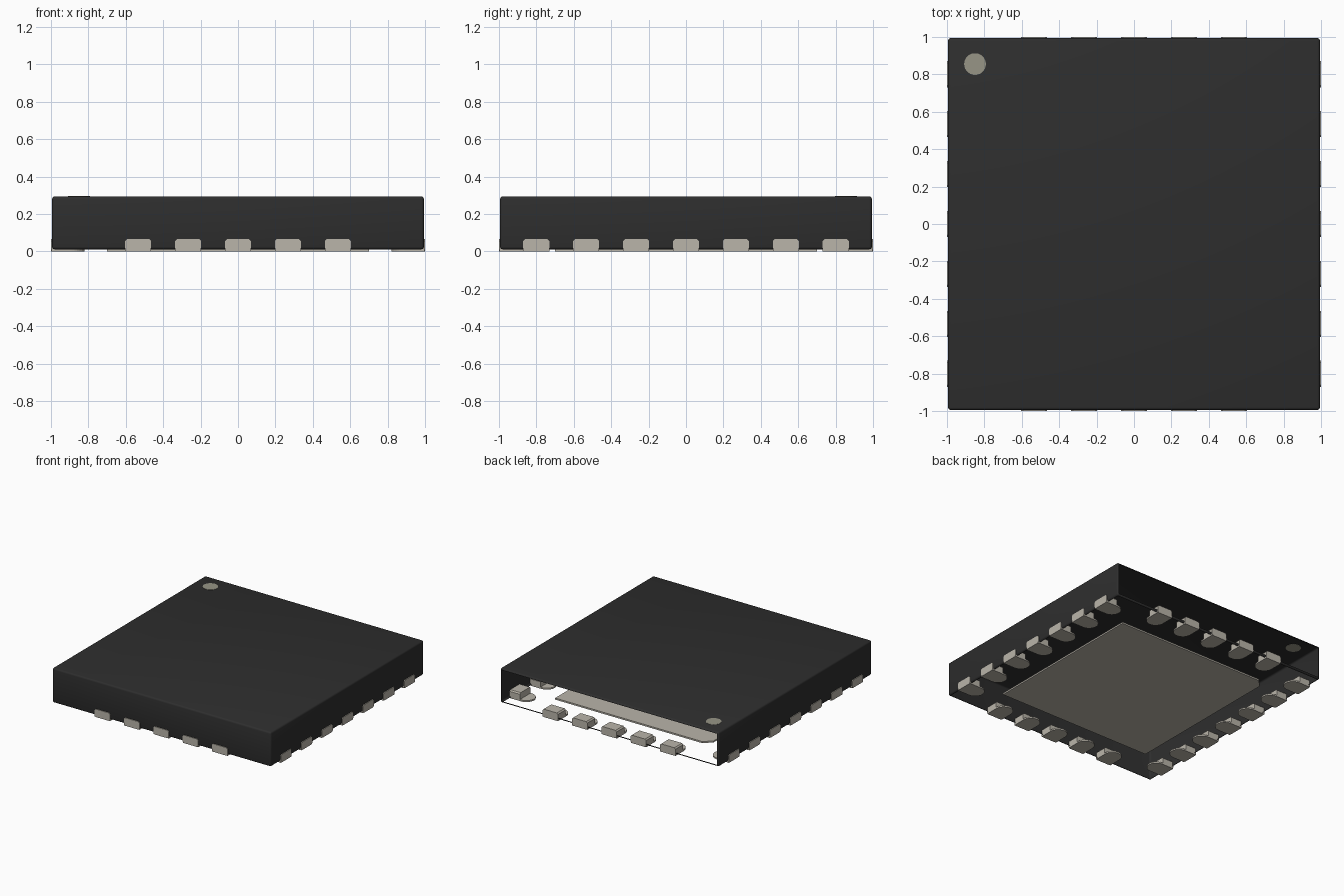
import bpy, bmesh, math
from mathutils import Matrix, Vector

cube = bpy.data.objects.get("Cube")
if cube:
    bpy.data.objects.remove(cube, do_unlink=True)


def material(name, rgb):
    m = bpy.data.materials.new(name)
    m.diffuse_color = (*rgb, 1)
    m.use_nodes = True
    bsdf = next(n for n in m.node_tree.nodes if n.type == 'BSDF_PRINCIPLED')
    bsdf.inputs["Base Color"].default_value = (*rgb, 1)
    return m


black = material("black_resin", (0.027, 0.027, 0.027))
metal = material("tinned_metal", (0.49, 0.46, 0.40))
grey = material("marker_grey", (0.31, 0.30, 0.24))


def make_object(name, bm, mat):
    mesh = bpy.data.meshes.new(name)
    bm.to_mesh(mesh)
    bm.free()
    mesh.materials.append(mat)
    ob = bpy.data.objects.new(name, mesh)
    bpy.context.collection.objects.link(ob)
    return ob


def prism(bm, points, offset):
    """Closed solid made by pushing a flat outline along an offset."""
    face = bm.faces.new([bm.verts.new(p) for p in points])
    new = bmesh.ops.extrude_face_region(bm, geom=[face], use_keep_orig=True)["geom"]
    bmesh.ops.translate(bm, vec=Vector(offset),
                        verts=[g for g in new if isinstance(g, bmesh.types.BMVert)])
    bmesh.ops.recalc_face_normals(bm, faces=bm.faces)


# Body: soft-edged shell, open underneath and at the back
HALF, Z0, Z1 = 0.994, 0.011, 0.294
bm = bmesh.new()
bmesh.ops.create_cube(bm, size=1, matrix=Matrix.Translation((0, 0, (Z0 + Z1) / 2))
                      @ Matrix.Diagonal((2 * HALF, 2 * HALF, Z1 - Z0, 1)))
bmesh.ops.bevel(bm, geom=bm.edges[:], offset=0.014, segments=3, profile=0.5, affect='EDGES')
bm.normal_update()
openings = [f for f in bm.faces
            if f.calc_area() > 0.3 and (f.normal.z < -0.99 or f.normal.y > 0.99)]
bmesh.ops.delete(bm, geom=openings, context='FACES')
body = make_object("body_shell", bm, black)
bpy.ops.object.select_all(action='DESELECT')
body.select_set(True)
bpy.context.view_layer.objects.active = body
bpy.ops.object.shade_smooth_by_angle(angle=math.radians(40))

# Round marker set flush in the top sheet
bm = bmesh.new()
bmesh.ops.create_cone(bm, cap_ends=True, segments=40, radius1=0.058, radius2=0.058, depth=0.003,
                      matrix=Matrix.Translation((-0.85, 0.855, Z1)))
make_object("corner_marker", bm, grey)

# Central pad with one clipped corner
P, C = 0.7, 0.06
bm = bmesh.new()
prism(bm, [(-P, -P, 0), (P, -P, 0), (P, P, 0), (-P + C, P, 0), (-P, P - C, 0)], (0, 0, 0.013))
make_object("centre_pad", bm, metal)


# Contacts: upright block at the edge plus a round-ended foot underneath
W, PITCH = 0.07, 0.267


def contact(name, along, angle):
    turn = Matrix.Rotation(angle, 4, 'Z')
    bm = bmesh.new()
    c = 0.01
    prism(bm, [(along + u, -1.0, z) for u, z in
               ((-W + c, 0), (W - c, 0), (W, c), (W, 0.065 - c),
                (W - c, 0.065), (-W + c, 0.065), (-W, 0.065 - c), (-W, c))], (0, 0.1, 0))
    arc = [(along + W * math.cos(t), -0.89 + W * math.sin(t), 0)
           for t in (math.pi * i / 14 for i in range(15))]
    prism(bm, [(along - W, -0.998, 0), (along + W, -0.998, 0)] + arc, (0, 0, 0.012))
    bmesh.ops.transform(bm, matrix=turn, verts=bm.verts)
    make_object(name, bm, metal)


for side, angle, count in (("front", 0, 5), ("left", 90, 7), ("back", 180, 5), ("right", 270, 7)):
    for i in range(count):
        contact(f"{side}_contact_{i + 1}", (i - (count - 1) / 2) * PITCH, math.radians(angle))
